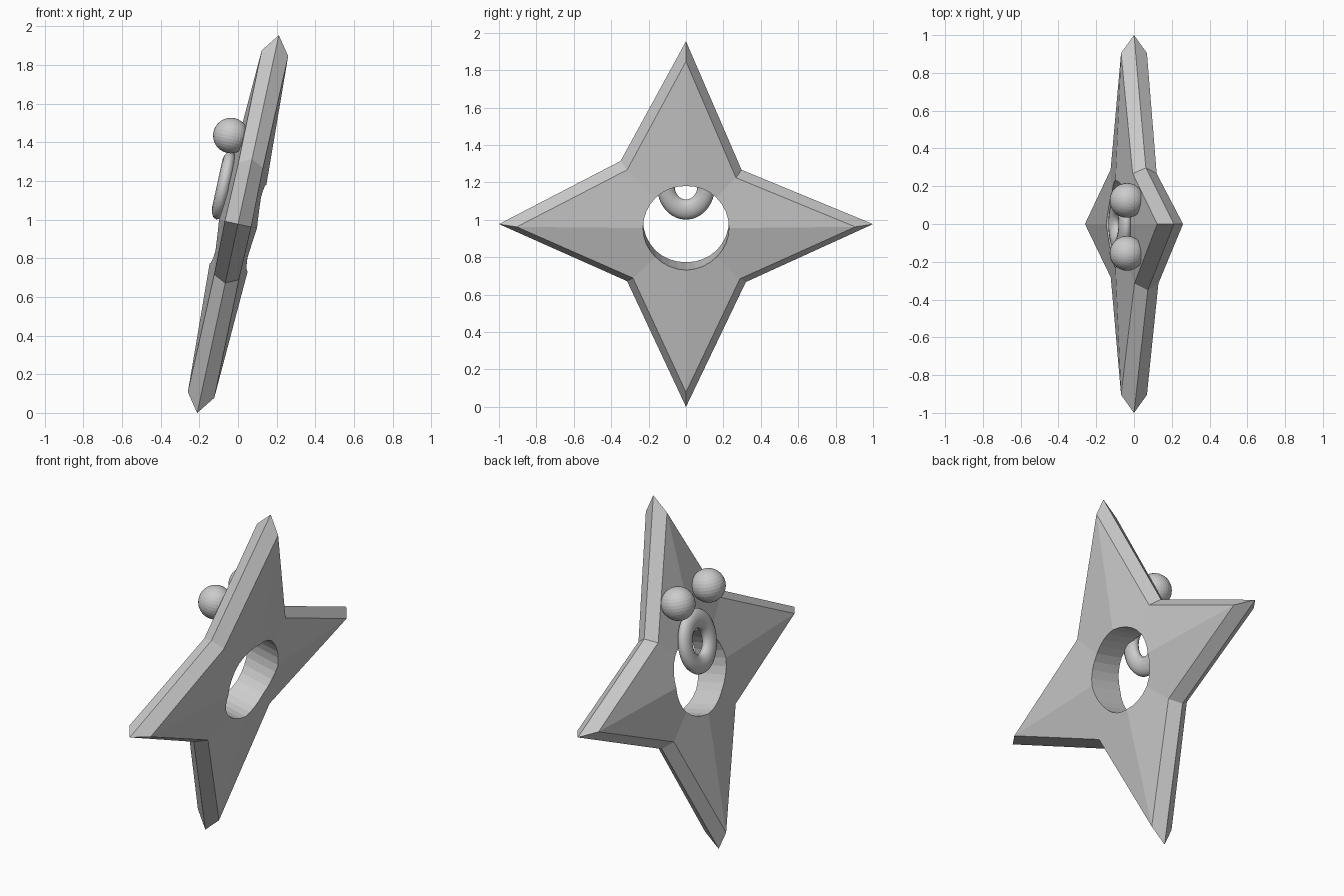
import bpy, bmesh, math
from mathutils import Matrix, Vector

if "Cube" in bpy.data.objects:
    bpy.data.objects.remove(bpy.data.objects["Cube"])

# Whole model leans about y: local x = face normal, local z = up along the star
TILT = Matrix.Translation((0, 0, 0.977)) @ Matrix.Rotation(math.radians(12.2), 4, 'Y')


def place(ob, name, loc=(0, 0, 0), scale=(1, 1, 1), rot=Matrix()):
    ob.name = name
    ob.matrix_world = TILT @ Matrix.Translation(loc) @ Matrix.Diagonal((*scale, 1)) @ rot
    return ob


# Four-pointed star: bevelled rim around ridged front and back faces
outline = [(1, 0), (0.297, 0.297), (0, 1), (-0.35, 0.345),
           (-1, 0), (-0.315, -0.312), (0, -1), (0.32, -0.317)]
bm = bmesh.new()


def ring(side):
    verts = []
    for i, (y, z) in enumerate(outline):
        k = 1 if side == 0 else (0.905 if i % 2 == 0 else 0.9)
        n = side * (0.07 if i % 2 == 0 else 0.065)
        verts.append(bm.verts.new((n, y * k, z * k)))
    return verts


rim = ring(0)
for side in (1, -1):
    edge = ring(side)
    apex = bm.verts.new((side * 0.111, 0, 0))
    for i in range(8):
        j = (i + 1) % 8
        bm.faces.new((rim[i], rim[j], edge[j], edge[i]))
        bm.faces.new((edge[i], edge[j], apex))
bmesh.ops.recalc_face_normals(bm, faces=bm.faces)
mesh = bpy.data.meshes.new("star_body")
bm.to_mesh(mesh)
bm.free()
star = bpy.data.objects.new("star_body", mesh)
bpy.context.collection.objects.link(star)
place(star, "star_body")

# Round hole through the middle
bpy.ops.mesh.primitive_cylinder_add(vertices=32, radius=0.23, depth=0.6)
turn = Matrix.Rotation(math.pi / 2, 4, 'Y')
cutter = place(bpy.context.object, "hole_cutter", rot=turn)
cutter.hide_render = True
cut = star.modifiers.new("hole", 'BOOLEAN')
cut.operation = 'DIFFERENCE'
cut.solver = 'EXACT'
cut.object = cutter
bpy.context.view_layer.update()
bpy.context.view_layer.objects.active = star
bpy.ops.object.modifier_apply(modifier=cut.name)
bpy.data.objects.remove(cutter)

# Oval ring on the back face
bpy.ops.mesh.primitive_torus_add(major_radius=0.107, minor_radius=0.047,
                                 major_segments=48, minor_segments=12)
bpy.ops.object.shade_smooth()
place(bpy.context.object, "back_ring", (-0.114, 0.0, 0.18), (0.75, 1, 1.17), turn)

# Two balls above the ring
for name, y in (("ball_left", 0.125), ("ball_right", -0.155)):
    bpy.ops.mesh.primitive_uv_sphere_add(segments=32, ring_count=16, radius=0.092)
    place(bpy.context.object, name, (-0.133, y, 0.44))
